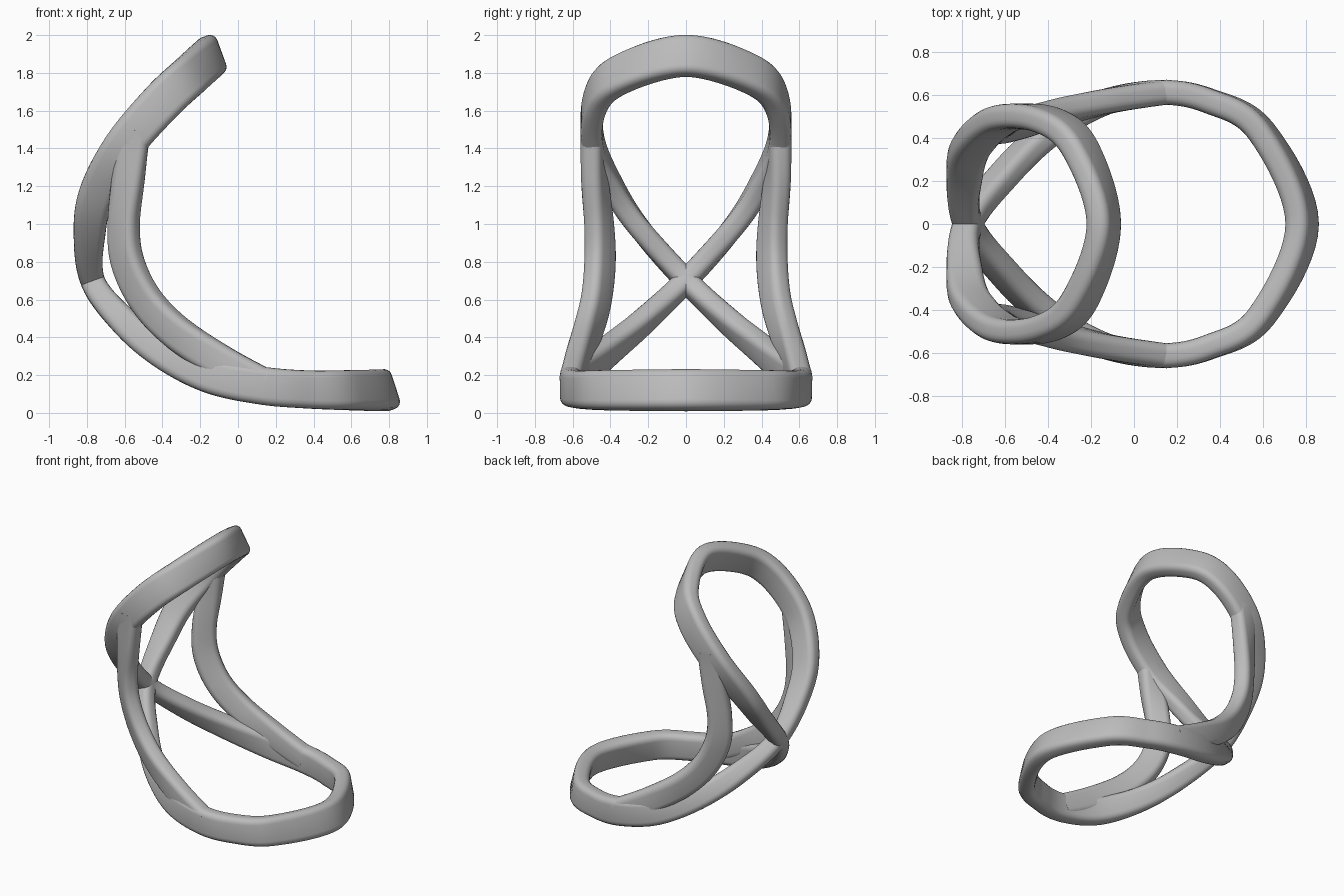
import bpy, bmesh, math
from mathutils import Vector

if "Cube" in bpy.data.objects:
    bpy.data.objects.remove(bpy.data.objects["Cube"])

grey = bpy.data.materials.new("plain grey")
grey.use_nodes = True
tint = (0.5, 0.5, 0.5, 1)
grey.diffuse_color = tint
grey.node_tree.nodes["Principled BSDF"].inputs["Base Color"].default_value = tint

THICK, ROUND, STEPS = 0.115, 0.042, 10


def smooth_path(keys, closed):
    """Catmull-Rom through rows of x, y, z, normal angle, normal y, depth."""
    n, out = len(keys), []
    pick = (lambda i: keys[i % n]) if closed else (lambda i: keys[max(0, min(n - 1, i))])
    for i in range(n if closed else n - 1):
        a, b, c, d = (pick(i + k) for k in (-1, 0, 1, 2))
        for s in range(STEPS):
            t = s / STEPS
            out.append([q + t / 2 * (r - p + t * (2*p - 5*q + 4*r - w + t * (3*(q - r) + w - p)))
                        for p, q, r, w in zip(a, b, c, d)])
    return out if closed else out + [list(keys[-1])]


def section(depth):
    """Rounded rectangle, depth along u and thickness along v."""
    pts = []
    for k, (su, sv) in enumerate(((1, 1), (-1, 1), (-1, -1), (1, -1))):
        for j in range(5):
            a = math.radians(90 * k + 22.5 * j)
            pts.append((su * (depth / 2 - ROUND) + ROUND * math.cos(a),
                        sv * (THICK / 2 - ROUND) + ROUND * math.sin(a)))
    return pts


def sweep(name, keys, closed=False):
    rows = smooth_path(keys, closed)
    pos = [Vector(r[:3]) for r in rows]
    n = len(rows)
    bm, rings = bmesh.new(), []
    for i, (x, y, z, ang, ny, depth) in enumerate(rows):
        after = pos[(i + 1) % n] if closed else pos[min(i + 1, n - 1)]
        before = pos[i - 1] if closed else pos[max(i - 1, 0)]
        t = (after - before).normalized()
        a = math.radians(ang)
        u = Vector((math.cos(a), ny, math.sin(a)))
        u = (u - t * u.dot(t)).normalized()
        v = t.cross(u)
        rings.append([bm.verts.new(pos[i] + u * p + v * q) for p, q in section(depth)])
    for i in range(n if closed else n - 1):
        r, s = rings[i], rings[(i + 1) % n]
        for j in range(len(r)):
            k = (j + 1) % len(r)
            bm.faces.new((r[j], r[k], s[k], s[j]))
    if not closed:
        bm.faces.new(rings[0])
        bm.faces.new(rings[-1])
    bmesh.ops.recalc_face_normals(bm, faces=bm.faces)
    mesh = bpy.data.meshes.new(name)
    bm.to_mesh(mesh)
    bm.free()
    mesh.materials.append(grey)
    obj = bpy.data.objects.new(name, mesh)
    bpy.context.collection.objects.link(obj)
    bpy.ops.object.select_all(action="DESELECT")
    obj.select_set(True)
    bpy.context.view_layer.objects.active = obj
    bpy.ops.object.shade_smooth_by_angle(angle=math.radians(40))


def flip(row):
    return (row[0], -row[1], row[2], row[3], -row[4], row[5])


# Figure-eight frame: seat ring, crossing at the back, back-rest ring
half = [
    (0.78, 0, .12, -72, 0, .22), (.59, .43, .12, -78, 0, .21), (.35, .57, .125, -85, 0, .2),
    (.12, .61, .145, -90, 0, .2), (-.15, .56, .2, -103, 0, .19), (-.4, .42, .32, -122, 0, .17),
    (-.6, .23, .48, -140, 0, .15), (-.77, 0, .7, -160, 0, .13), (-.785, -.24, .97, -182, 0, .17),
    (-.74, -.38, 1.18, -198, 0, .19), (-.6, -.49, 1.42, -218, 0, .21),
    (-.4, -.48, 1.65, -230, 0, .22), (-.25, -.35, 1.79, -240, 0, .22), (-.14, 0, 1.89, -250, 0, .22),
]
sweep("looped_frame", half + [flip(r) for r in half[-2:0:-1]], closed=True)

# Side struts joining the back-rest ring to the seat ring
strut = [
    (-.55, .5, 1.5, -208, 0, .17), (-.58, .485, 1.25, -187, -.35, .17),
    (-.605, .46, 1, -178, -.7, .17), (-.585, .455, .8, -165, -.75, .18),
    (-.49, .475, .6, -145, -.6, .18), (-.33, .52, .43, -130, -.4, .18),
    (-.09, .575, .27, -112, -.1, .18), (.14, .61, .15, -92, 0, .17),
]
sweep("left_strut", strut)
sweep("right_strut", [flip(r) for r in strut])
